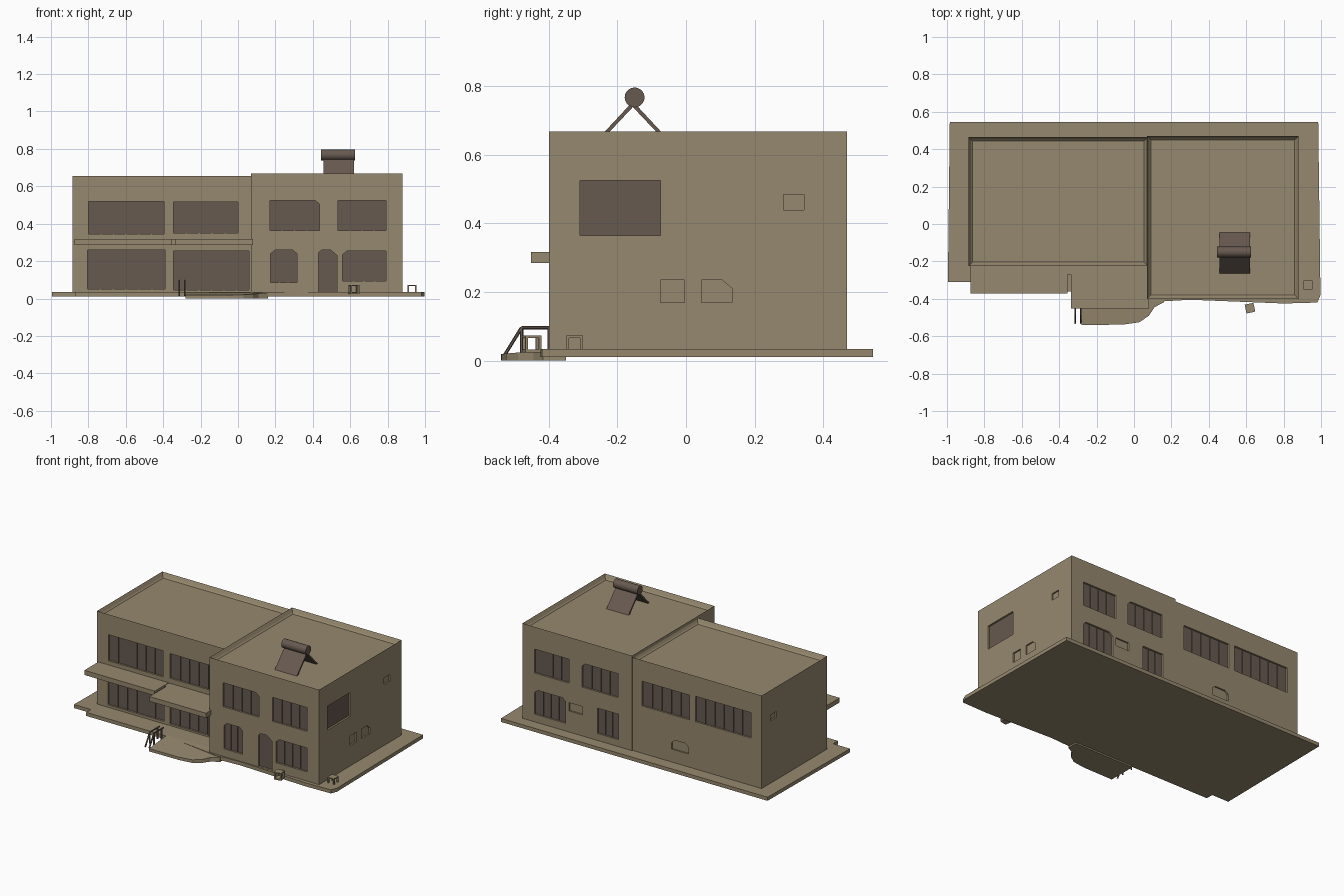
import bpy, bmesh, math
from mathutils import Vector, Matrix

if "Cube" in bpy.data.objects:
    bpy.data.objects.remove(bpy.data.objects["Cube"])


def material(name, rgb):
    m = bpy.data.materials.new(name)
    m.diffuse_color = (*rgb, 1)
    m.use_nodes = True
    m.node_tree.nodes["Principled BSDF"].inputs["Base Color"].default_value = m.diffuse_color
    return m


PLASTER = material("sandy plaster", (0.305, 0.246, 0.156))
GLASS = material("dark brown glass", (0.135, 0.100, 0.080))


def finish(bm, name, mat):
    bmesh.ops.recalc_face_normals(bm, faces=bm.faces)
    me = bpy.data.meshes.new(name)
    bm.to_mesh(me)
    bm.free()
    me.materials.append(mat)
    ob = bpy.data.objects.new(name, me)
    bpy.context.collection.objects.link(ob)
    return ob


def prism(bm, points, offset):
    face = bm.faces.new([bm.verts.new(p) for p in points])
    ext = bmesh.ops.extrude_face_region(bm, geom=[face])
    verts = [v for v in ext["geom"] if isinstance(v, bmesh.types.BMVert)]
    bmesh.ops.translate(bm, vec=offset, verts=verts)
    return verts


def add_box(bm, x0, x1, y0, y1, z0, z1):
    prism(bm, [(x0, y0, z0), (x1, y0, z0), (x1, y1, z0), (x0, y1, z0)], (0, 0, z1 - z0))


def box(name, mat, *bounds):
    bm = bmesh.new()
    add_box(bm, *bounds)
    return finish(bm, name, mat)


def bar(bm, a, b, r=0.005):
    a, b = Vector(a), Vector(b)
    d = b - a
    mat = Matrix.Translation((a + b) / 2) @ d.to_track_quat('Z', 'Y').to_matrix().to_4x4()
    bmesh.ops.create_cone(bm, cap_ends=True, segments=6, radius1=r, radius2=r,
                          depth=d.length, matrix=mat)


# Wall mapping: (axis of the wall's normal, wall position, inward direction)
def on_wall(axis, u, depth, z):
    return Vector((u, depth, z)) if axis == 'y' else Vector((depth, u, z))


def outline(u0, u1, z0, z1, cut_l, cut_r):
    pts = [(u0, z0), (u1, z0)]
    pts += [(u1, z1 - cut_r), (u1 - cut_r * 1.2, z1)] if cut_r else [(u1, z1)]
    pts += [(u0 + cut_l * 1.2, z1), (u0, z1 - cut_l)] if cut_l else [(u0, z1)]
    return pts


DEPTH = 0.02


def building(name, bounds, openings):
    x0, x1, y0, y1, top = bounds
    bm = bmesh.new()
    add_box(bm, x0, x1, y0, y1, 0.02, top)
    # parapet with a recessed roof
    bm.normal_update()
    roof = max(bm.faces, key=lambda f: f.calc_center_median().z)
    bmesh.ops.inset_individual(bm, faces=[roof], thickness=0.018)
    bmesh.ops.translate(bm, vec=(0, 0, -0.022), verts=roof.verts)
    bmesh.ops.inset_individual(bm, faces=[roof], thickness=0.012)
    bmesh.ops.translate(bm, vec=(0, 0, -0.008), verts=roof.verts)
    body = finish(bm, name, PLASTER)

    cutter_bm, glass = bmesh.new(), bmesh.new()
    walls = {'front': ('y', y0, 1), 'back': ('y', y1, -1),
             'left': ('x', x0, 1), 'right': ('x', x1, -1)}
    for side, u0, u1, z0, z1, panes, cl, cr in openings:
        axis, pos, inward = walls[side]
        d = DEPTH if panes else 0.01
        pts = outline(u0, u1, z0, z1, cl, cr)
        step = on_wall(axis, 0, inward, 0)
        prism(cutter_bm, [on_wall(axis, u, pos - 0.02 * inward, z) for u, z in pts],
              step * (d + 0.02))
        if not panes:
            continue
        # thin glazing plate at the back of the recess
        back = pos + (d - 0.008) * inward
        prism(glass, [on_wall(axis, u, back, z) for u, z in pts], step * 0.009)
        # upright glazing bars
        for i in range(1, panes):
            u = u0 + (u1 - u0) * i / panes
            prism(glass, [on_wall(axis, a, back - 0.005 * inward, b) for a, b in
                          outline(u - 0.003, u + 0.003, z0, z1 - 0.004, 0, 0)], step * 0.006)
    cutter = finish(cutter_bm, name + "_cutter", PLASTER)
    cutter.hide_render = True
    mod = body.modifiers.new("openings", 'BOOLEAN')
    mod.operation, mod.solver, mod.object = 'DIFFERENCE', 'EXACT', cutter
    bpy.context.view_layer.objects.active = body
    bpy.ops.object.modifier_apply(modifier=mod.name)
    bpy.data.objects.remove(cutter)
    finish(glass, name + "_windows", GLASS)


# side, from, to, bottom, top, panes (0 = plain vent recess), left and right top corner cuts
building("long_wing", (-0.885, 0.075, -0.225, 0.465, 0.655), [
    ('front', -0.80, -0.395, 0.345, 0.52, 6, 0, 0),
    ('front', -0.345, 0.0, 0.35, 0.515, 5, 0, 0),
    ('front', -0.805, -0.39, 0.05, 0.26, 6, 0, 0),
    ('front', -0.345, 0.06, 0.045, 0.255, 6, 0, 0),
    ('back', -0.35, 0.0, 0.35, 0.515, 5, 0, 0),
    ('back', -0.805, -0.395, 0.35, 0.52, 6, 0, 0),
    ('back', -0.345, -0.22, 0.12, 0.185, 0, 0.02, 0.02),
    ('left', 0.31, 0.37, 0.45, 0.49, 0, 0, 0),
])
building("tall_block", (0.07, 0.88, -0.40, 0.47, 0.668), [
    ('front', 0.17, 0.435, 0.365, 0.525, 4, 0, 0.02),
    ('front', 0.535, 0.79, 0.365, 0.525, 4, 0, 0),
    ('front', 0.175, 0.315, 0.085, 0.26, 3, 0.02, 0.02),
    ('front', 0.43, 0.53, 0.036, 0.26, 1, 0.015, 0.03),
    ('front', 0.56, 0.79, 0.095, 0.255, 4, 0.02, 0),
    ('back', 0.535, 0.79, 0.36, 0.52, 4, 0, 0),
    ('back', 0.175, 0.44, 0.36, 0.52, 4, 0, 0.02),
    ('back', 0.56, 0.79, 0.085, 0.25, 4, 0.02, 0.02),
    ('back', 0.17, 0.325, 0.08, 0.25, 3, 0, 0),
    ('back', 0.435, 0.535, 0.175, 0.23, 0, 0, 0),
    ('right', -0.31, -0.075, 0.365, 0.525, 1, 0, 0),
    ('right', -0.075, -0.005, 0.17, 0.235, 0, 0, 0),
    ('right', 0.045, 0.135, 0.17, 0.235, 0, 0, 0.025),
    ('right', 0.285, 0.345, 0.44, 0.485, 0, 0, 0),
])

# pavement slab
bm = bmesh.new()
prism(bm, [(-0.995, -0.31, 0.01), (-0.87, -0.31, 0.01), (-0.87, -0.36, 0.01),
           (-0.28, -0.36, 0.01), (0.13, -0.415, 0.01), (0.30, -0.405, 0.01),
           (0.80, -0.425, 0.01), (0.98, -0.42, 0.01), (0.997, -0.38, 0.01),
           (0.985, 0.546, 0.01), (-0.985, 0.546, 0.01)], (0, 0, 0.024))
finish(bm, "pavement", PLASTER)

# entrance apron sloping down to the front
bm = bmesh.new()
top = prism(bm, [(-0.28, -0.35, 0), (-0.28, -0.54, 0), (-0.06, -0.538, 0), (0.03, -0.525, 0),
                 (0.08, -0.49, 0), (0.11, -0.445, 0), (0.16, -0.418, 0), (0.16, -0.35, 0)],
            (0, 0, 0.036))
for v in top:
    v.co.z = 0.036 + (v.co.y + 0.35) * 0.09
finish(bm, "entrance_apron", PLASTER)

# ledge and canopy over the ground floor
box("front_ledge", PLASTER, -0.875, -0.355, -0.372, -0.21, 0.287, 0.318)
box("entrance_canopy", PLASTER, -0.338, 0.08, -0.452, -0.21, 0.285, 0.317)
box("canopy_rear_strip", PLASTER, -0.358, -0.335, -0.27, -0.21, 0.29, 0.315)

# handrail beside the apron
bm = bmesh.new()
for x in (-0.315, -0.285):
    bar(bm, (x, -0.53, 0.015), (x, -0.48, 0.096))
    bar(bm, (x, -0.48, 0.096), (x, -0.38, 0.096))
    bar(bm, (x, -0.48, 0.02), (x, -0.48, 0.096))
    bar(bm, (x, -0.40, 0.02), (x, -0.40, 0.096))
finish(bm, "handrail", GLASS)


# small open stands on the pavement
def stand(name, x, y, angle):
    bm = bmesh.new()
    s = 0.024
    add_box(bm, -s, s, -s, s, 0.066, 0.073)
    add_box(bm, -s, s, -s, s, 0.024, 0.032)
    for i in (-1, 1):
        for j in (-1, 1):
            cx, cy = i * (s - 0.004), j * (s - 0.004)
            add_box(bm, cx - 0.004, cx + 0.004, cy - 0.004, cy + 0.004, 0.03, 0.068)
    bm.transform(Matrix.Translation((x, y, 0)) @ Matrix.Rotation(angle, 4, 'Z'))
    finish(bm, name, PLASTER)


stand("corner_stand", 0.93, -0.325, 0)
stand("front_stand", 0.62, -0.45, math.radians(12))

# rooftop A-frame: two leaning panels under a horizontal roll
bm = bmesh.new()
for s in (-1, 1):
    y = -0.155
    prism(bm, [(0.457, y + s * 0.112, 0.636), (0.457, y + s * 0.098, 0.636),
               (0.457, y - s * 0.002, 0.742), (0.457, y + s * 0.006, 0.75)], (0.163, 0, 0))
finish(bm, "roof_frame_panels", GLASS)

bm = bmesh.new()
bmesh.ops.create_cone(bm, cap_ends=True, segments=20, radius1=0.029, radius2=0.029, depth=0.18,
                      matrix=Matrix.Translation((0.535, -0.15, 0.768))
                      @ Matrix.Rotation(math.pi / 2, 4, 'Y'))
roll = finish(bm, "roof_frame_roll", GLASS)
bpy.context.view_layer.objects.active = roll
roll.select_set(True)
bpy.ops.object.shade_smooth_by_angle()
